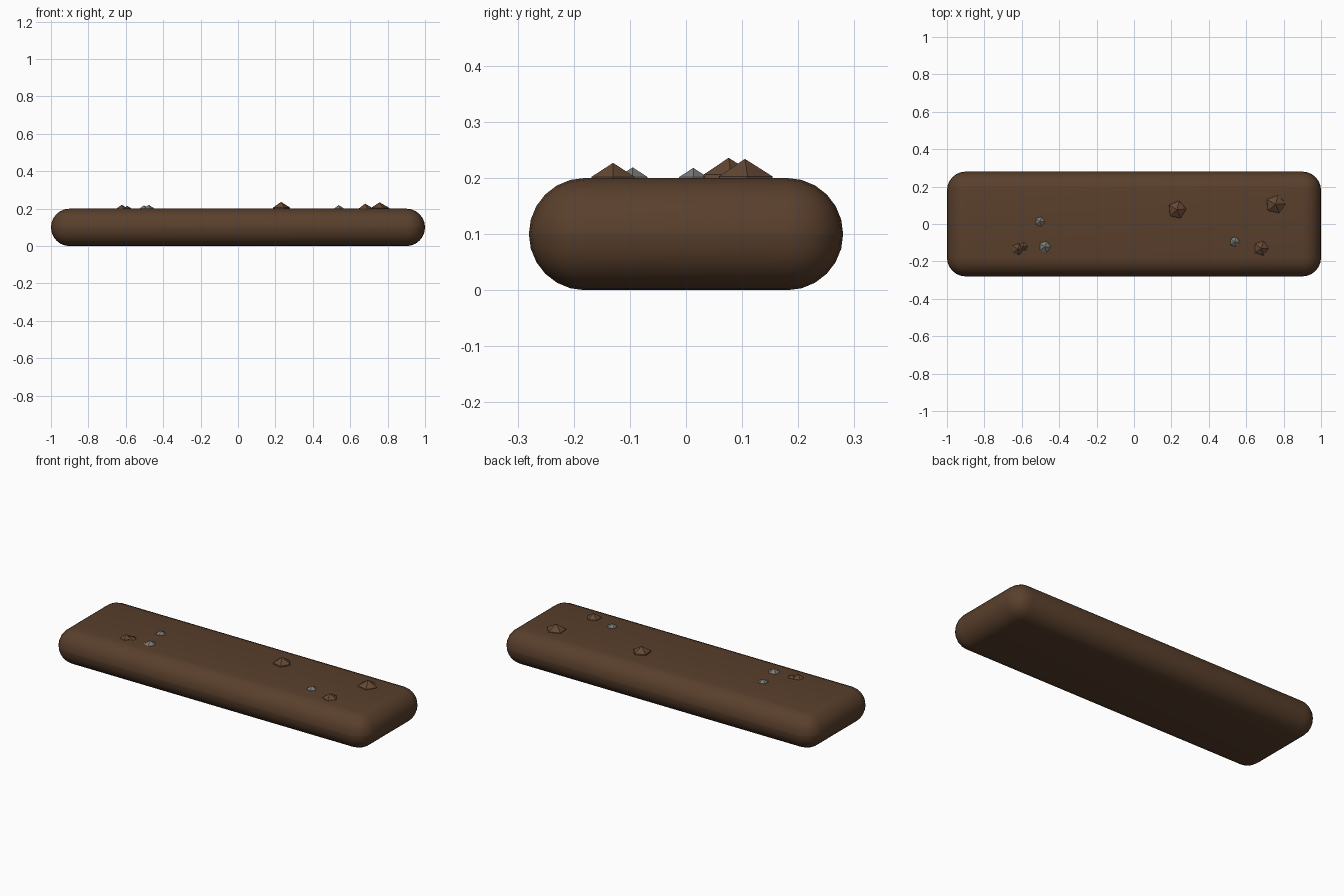
import bpy
from math import radians

if "Cube" in bpy.data.objects:
    bpy.data.objects.remove(bpy.data.objects["Cube"])


def material(name, rgb):
    m = bpy.data.materials.new(name)
    m.diffuse_color = (*rgb, 1)
    m.use_nodes = True
    m.node_tree.nodes["Principled BSDF"].inputs["Base Color"].default_value = m.diffuse_color
    return m


soil = material("soil", (0.10, 0.05, 0.025))
clay = material("clay", (0.13, 0.065, 0.035))
grey = material("grey_stone", (0.2, 0.2, 0.19))

# Rounded slab of earth
bpy.ops.mesh.primitive_cube_add(size=1, location=(0, 0, 0.1))
slab = bpy.context.object
slab.name = "dirt_slab"
slab.scale = (2, 0.56, 0.2)
bpy.ops.object.transform_apply(location=False, rotation=False, scale=True)
bevel = slab.modifiers.new("rounding", "BEVEL")
bevel.width = 0.0998
bevel.segments = 6
bpy.ops.object.modifier_apply(modifier="rounding")
bpy.ops.object.shade_smooth_by_angle(angle=radians(40))
slab.data.materials.append(soil)


# Half-buried faceted stones: x, y, radius, top height, x stretch, turn
def stone(name, x, y, r, top, stretch, turn, mat):
    bpy.ops.mesh.primitive_ico_sphere_add(
        subdivisions=1, radius=r, location=(x, y, top - r),
        rotation=(0, 0, radians(turn)))
    ob = bpy.context.object
    ob.name = name
    ob.scale.x = stretch
    ob.data.materials.append(mat)


clods = [
    (0.23, 0.076, 0.054, 0.236, 1.0, 5),
    (0.757, 0.105, 0.056, 0.234, 1.08, 5),
    (0.68, -0.13, 0.045, 0.227, 1.0, 0),
    (-0.622, -0.135, 0.036, 0.221, 1.0, 0),
    (-0.592, -0.122, 0.027, 0.215, 1.0, 10),
]
pebbles = [
    (0.538, -0.095, 0.031, 0.219, 1.0, 0),
    (-0.503, 0.013, 0.03, 0.218, 1.0, 0),
    (-0.477, -0.122, 0.036, 0.22, 1.0, 0),
]
for i, c in enumerate(clods):
    stone(f"clod_{i + 1}", *c, clay)
for i, p in enumerate(pebbles):
    stone(f"pebble_{i + 1}", *p, grey)
